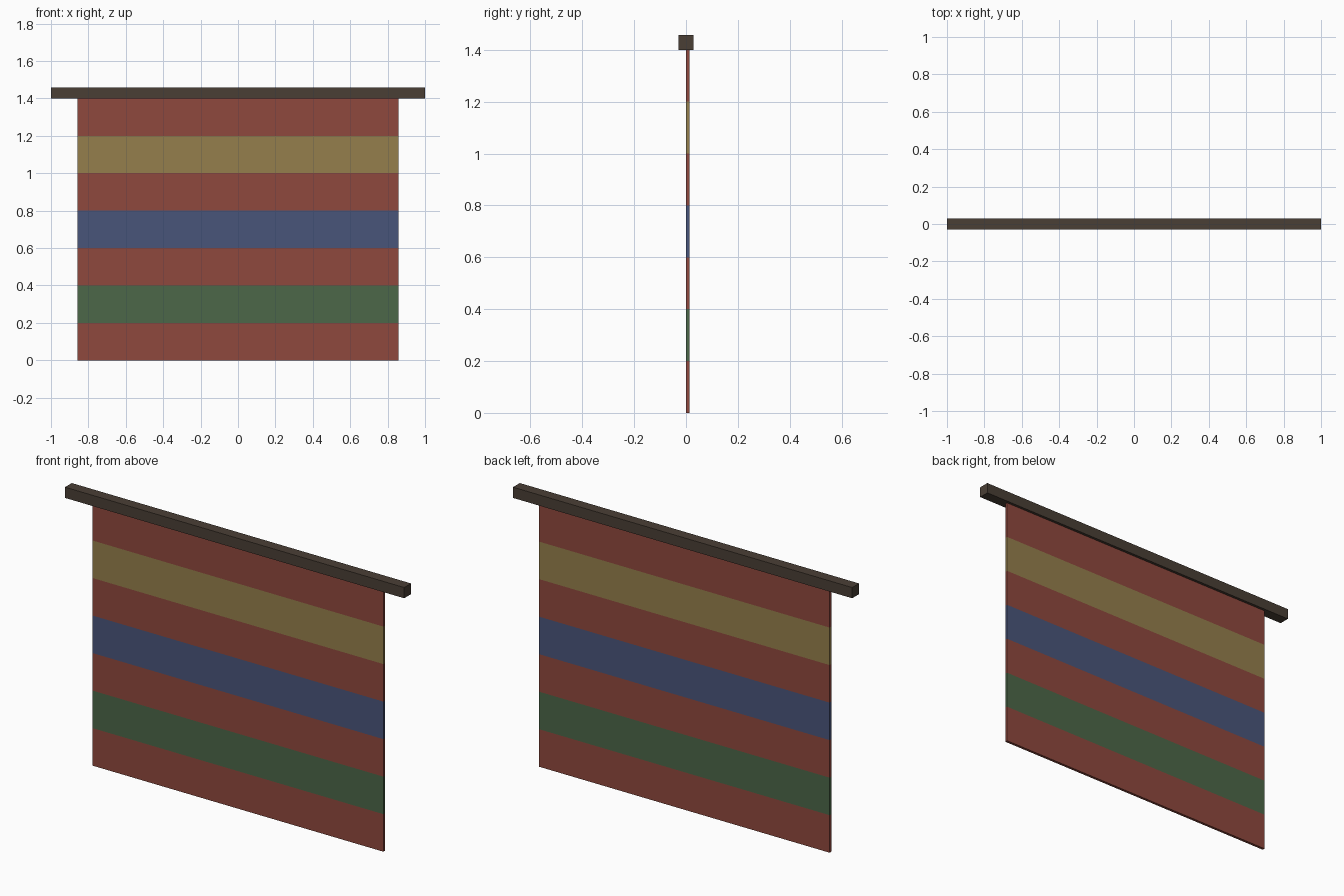
import bpy
import bmesh

if "Cube" in bpy.data.objects:
    bpy.data.objects.remove(bpy.data.objects["Cube"])


def srgb(code):
    vals = [int(code[i:i + 2], 16) / 255 for i in (0, 2, 4)]
    return [v / 12.92 if v <= 0.04045 else ((v + 0.055) / 1.055) ** 2.4 for v in vals] + [1.0]


def material(name, code):
    m = bpy.data.materials.new(name)
    m.diffuse_color = srgb(code)
    m.use_nodes = True
    m.node_tree.nodes["Principled BSDF"].inputs["Base Color"].default_value = m.diffuse_color
    return m


def box(name, lo, hi, mats, cuts=()):
    """Box between two corners, sliced at the given heights."""
    bm = bmesh.new()
    bmesh.ops.create_cube(bm, size=1)
    for v in bm.verts:
        v.co = [(a + b) / 2 + c * (b - a) for a, b, c in zip(lo, hi, v.co)]
    for z in cuts:
        bmesh.ops.bisect_plane(bm, geom=bm.verts[:] + bm.edges[:] + bm.faces[:],
                               plane_co=(0, 0, z), plane_no=(0, 0, 1))
    me = bpy.data.meshes.new(name)
    bm.to_mesh(me)
    bm.free()
    for m in mats:
        me.materials.append(m)
    ob = bpy.data.objects.new(name, me)
    bpy.context.collection.objects.link(ob)
    return ob


red = material("brick red", "8f483d")
green = material("moss green", "4c6748")
blue = material("slate blue", "49557a")
yellow = material("ochre yellow", "957f4c")
wood = material("dark wood", "4a3f35")

STRIPE, COUNT = 0.2, 7
top = STRIPE * COUNT
r = 0.0286

# hanging rod
box("rod", (-1, -r, top), (1, r, top + 2 * r), [wood])

# cloth, sliced into stripes coloured by height
cloth = box("cloth", (-0.857, 0.0, 0), (0.857, 0.0143, top),
            [red, green, blue, yellow], [STRIPE * i for i in range(1, COUNT)])
pattern = [0, 1, 0, 2, 0, 3, 0]
for p in cloth.data.polygons:
    p.material_index = pattern[min(COUNT - 1, int(p.center.z / STRIPE))]
